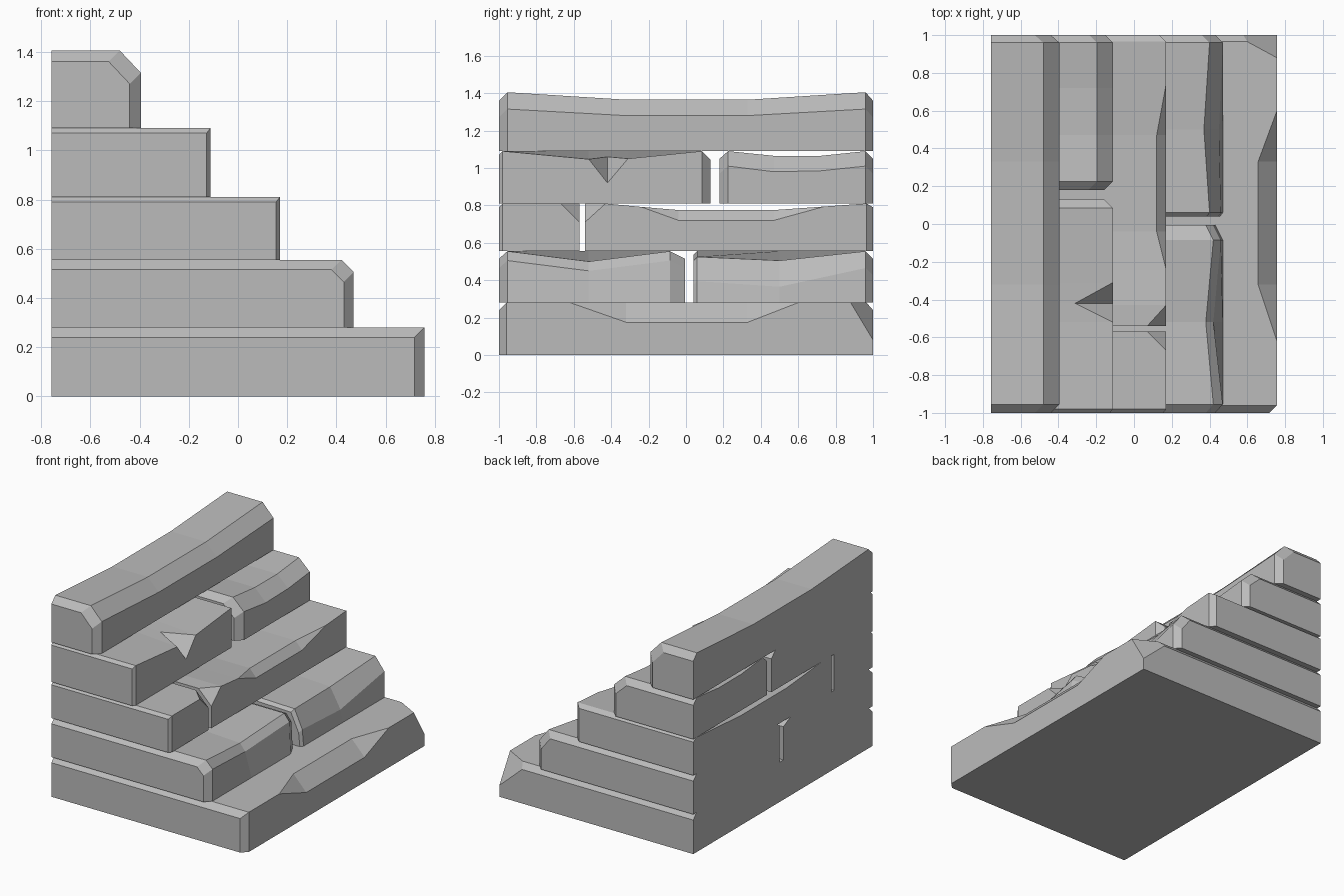
import bpy
import bmesh
from mathutils import Vector

default_cube = bpy.data.objects.get("Cube")
if default_cube:
    bpy.data.objects.remove(default_cube, do_unlink=True)

# One stone colour for every step
stone = bpy.data.materials.new("stone grey")
stone.use_nodes = True
grey = (0.5, 0.5, 0.5, 1)
stone.diffuse_color = grey
stone.node_tree.nodes["Principled BSDF"].inputs["Base Color"].default_value = grey

BACK = -0.757


def row(y, top, bottom, edge, drop, chamfer_x, chamfer_z, lean, through):
    """Cross-section of a step at y, from the back bottom round to the back top."""
    surface = top - drop
    back_top = surface if through else top
    brow = edge - lean
    return [
        Vector((BACK, y, bottom)),
        Vector((edge, y, bottom)),
        Vector((brow, y, surface - chamfer_z)),
        Vector((brow - chamfer_x, y, surface)),
        Vector((BACK, y, back_top)),
    ]


def step_block(name, edge, bottom, top, profile, bevels, through=False, chips=()):
    """Loft worn sections along y, bevel both ends, then slice chipped corners.

    Profile entries: y, drop, chamfer width, chamfer height, face lean.
    """
    rows = [row(y, top, bottom, edge, d, cx, cz, lean, through)
            for y, d, cx, cz, lean in profile]

    # Bevelled end sections: (length along y, inset at the edge, inset at the top)
    for index, sign, (length, inset, lower) in ((0, -1, bevels[0]), (-1, 1, bevels[1])):
        y, d, cx, cz, lean = profile[index]
        end = row(y + sign * length, top - lower, bottom, edge - inset,
                  d, cx, cz, lean, through)
        rows.insert(0, end) if sign < 0 else rows.append(end)

    bm = bmesh.new()
    rings = [[bm.verts.new(p) for p in ring] for ring in rows]
    for a, b in zip(rings, rings[1:]):
        for i in range(len(a)):
            j = (i + 1) % len(a)
            bm.faces.new((a[i], a[j], b[j], b[i]))
    bm.faces.new(rings[0])
    bm.faces.new(rings[-1])
    bmesh.ops.remove_doubles(bm, verts=bm.verts, dist=0.0005)

    # Corner chips: each is a plane through three points, cut away outwards
    for chip in chips:
        p, q, r = (Vector(c) for c in chip)
        normal = (q - p).cross(r - p).normalized()
        if normal.z < 0:
            normal.negate()
        cut = bmesh.ops.bisect_plane(
            bm, geom=bm.verts[:] + bm.edges[:] + bm.faces[:], dist=0.0001,
            plane_co=p, plane_no=normal, clear_outer=True)
        rim = [e for e in cut["geom_cut"] if isinstance(e, bmesh.types.BMEdge)]
        bmesh.ops.holes_fill(bm, edges=rim, sides=0)

    bmesh.ops.recalc_face_normals(bm, faces=bm.faces)
    mesh = bpy.data.meshes.new(name)
    bm.to_mesh(mesh)
    bm.free()
    mesh.materials.append(stone)
    obj = bpy.data.objects.new(name, mesh)
    bpy.context.collection.objects.link(obj)
    return obj


SOFT = (0.04, 0.04, 0.04)
THIN = (0.02, 0.015, 0.02)
SQUARE = (0, 0, 0)

# Lowest step with a long worn bite and one broken rear corner
step_block("bottom_step", 0.757, 0, 0.28, [
    (-0.96, 0, 0, 0, 0),
    (-0.62, 0, 0, 0, 0),
    (-0.32, 0, 0.1, 0.105, 0),
    (0.33, 0, 0.1, 0.105, 0),
    (0.6, 0, 0, 0, 0),
    (0.965, 0, 0, 0, 0),
], (SOFT, (0.035, 0, 0.04)),
    chips=[((0.757, 0.88, 0.28), (0.6, 0.965, 0.28), (0.757, 1, 0.08))])

# Second step, two rounded stones
step_block("second_step_front_stone", 0.47, 0.28, 0.555, [
    (-0.955, 0, 0.05, 0.05, 0),
    (-0.52, 0.055, 0.04, 0.05, 0.05),
    (-0.085, 0, 0.04, 0.05, 0.01),
], ((0.045, 0.04, 0.04), (0.08, 0.04, 0.04)))
step_block("second_step_rear_stone", 0.47, 0.28, 0.555, [
    (0.06, 0.03, 0.06, 0.13, 0.01),
    (0.5, 0.05, 0.08, 0.14, 0.02),
    (0.96, 0, 0.07, 0.09, 0),
], (THIN, SOFT))

# Third step, split by a narrow joint with chipped corners
step_block("third_step_front_stone", 0.17, 0.555, 0.81, [
    (-0.98, 0, 0, 0, 0),
    (-0.57, 0, 0, 0, 0),
], (THIN, SQUARE),
    chips=[((0.17, -0.67, 0.81), (0.07, -0.57, 0.81), (0.17, -0.57, 0.71))])
step_block("third_step_rear_stone", 0.17, 0.555, 0.81, [
    (-0.54, 0, 0, 0, 0),
    (-0.43, 0, 0, 0, 0),
    (-0.24, 0.018, 0, 0, 0),
    (-0.04, 0.035, 0.05, 0.055, 0),
    (0.47, 0.035, 0.05, 0.055, 0),
    (0.74, 0.016, 0, 0, 0),
    (0.965, 0, 0, 0, 0),
], (SQUARE, (0.035, 0.035, 0.02)), through=True,
    chips=[((0.17, -0.43, 0.81), (0.07, -0.54, 0.81), (0.17, -0.54, 0.71))])

# Fourth step, a notched stone and a rounded stone
step_block("fourth_step_front_stone", -0.112, 0.81, 1.09, [
    (-0.98, 0, 0, 0, 0),
    (-0.52, 0.043, 0, 0, 0),
    (-0.42, 0.03, 0.2, 0.14, 0),
    (-0.31, 0.04, 0, 0, 0),
    (0.085, 0, 0, 0, 0),
], (THIN, (0.045, 0.045, 0.045)))
step_block("fourth_step_rear_stone", -0.112, 0.81, 1.09, [
    (0.225, 0, 0.085, 0.08, 0),
    (0.47, 0.025, 0.085, 0.085, 0),
    (0.72, 0.025, 0.085, 0.08, 0),
    (0.96, 0, 0.085, 0.08, 0),
], ((0.045, 0.045, 0.04), SOFT), through=True)

# Top step, one long stone sagging in the middle
step_block("top_step", -0.395, 1.09, 1.405, [
    (-0.955, 0, 0.085, 0.09, 0),
    (-0.32, 0.04, 0.085, 0.085, 0),
    (0.33, 0.04, 0.085, 0.085, 0),
    (0.96, 0, 0.085, 0.09, 0),
], ((0.045, 0.045, 0.045), (0.04, 0.045, 0.045)), through=True)
